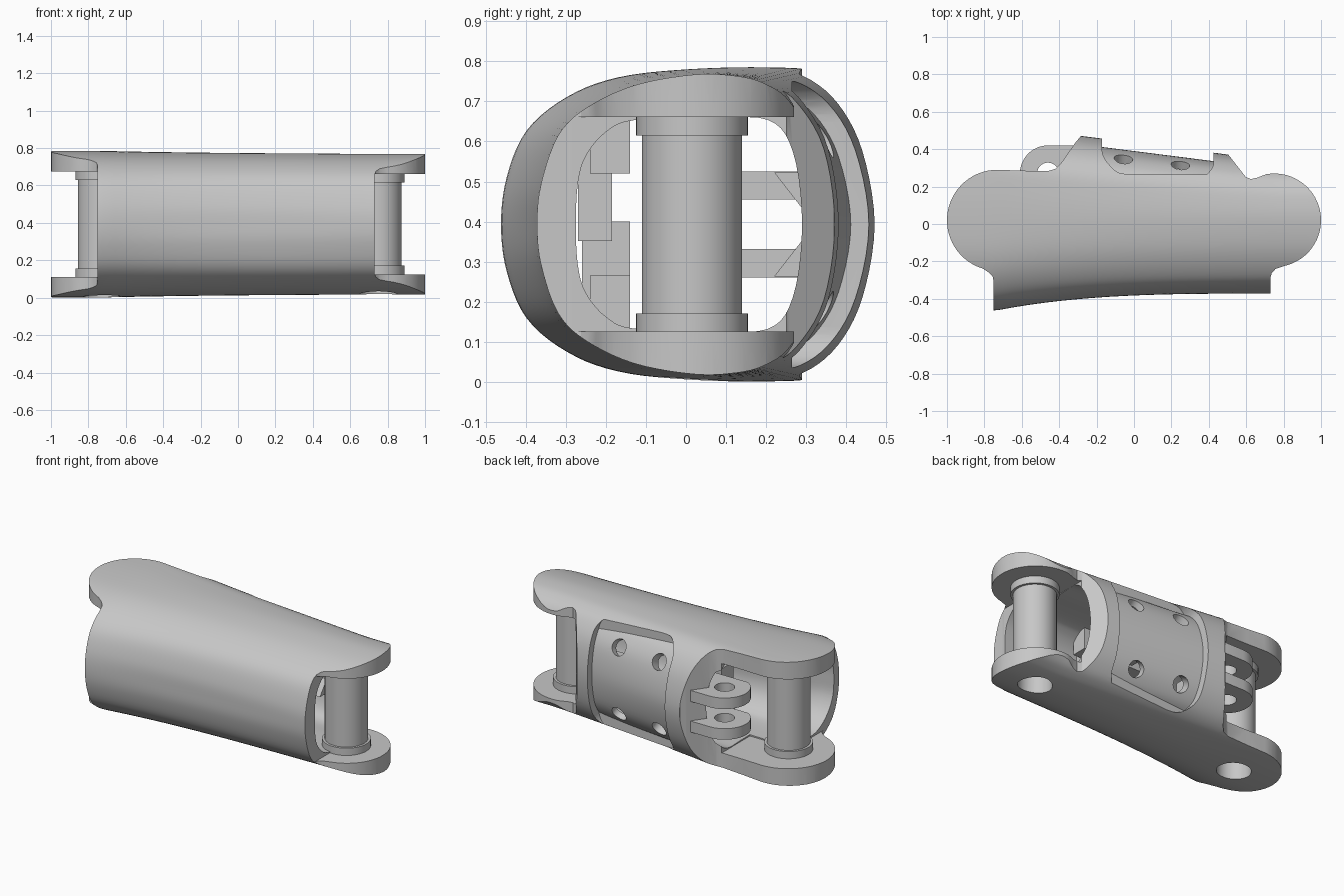
import bpy, bmesh, math
from mathutils import Vector

if "Cube" in bpy.data.objects:
    bpy.data.objects.remove(bpy.data.objects["Cube"])

ZC = 0.393  # mid height; the shell is symmetric above and below it

grey = bpy.data.materials.new("plain grey")
grey.diffuse_color = (0.57, 0.57, 0.57, 1)
grey.use_nodes = True
grey.node_tree.nodes["Principled BSDF"].inputs["Base Color"].default_value = grey.diffuse_color


def finish(name, bm):
    bmesh.ops.recalc_face_normals(bm, faces=bm.faces)
    if bm.calc_volume(signed=True) < 0:
        bmesh.ops.reverse_faces(bm, faces=bm.faces)
    me = bpy.data.meshes.new(name)
    bm.to_mesh(me)
    bm.free()
    me.materials.append(grey)
    ob = bpy.data.objects.new(name, me)
    bpy.context.collection.objects.link(ob)
    return ob


def loft(name, rings):
    bm = bmesh.new()
    rows = [[bm.verts.new(p) for p in r] for r in rings]
    n = len(rows[0])
    for a, b in zip(rows, rows[1:]):
        for i in range(n):
            j = (i + 1) % n
            bm.faces.new((a[i], a[j], b[j], b[i]))
    bm.faces.new(rows[0][::-1])
    bm.faces.new(rows[-1])
    return finish(name, bm)


def prism(name, pts, lo, hi, axis='z'):
    place = {'z': lambda u, v, w: (u, v, w), 'y': lambda u, v, w: (u, w, v),
             'x': lambda u, v, w: (w, u, v)}[axis]
    return loft(name, [[place(u, v, w) for u, v in pts] for w in (lo, hi)])


def box(name, x0, x1, y0, y1, z0, z1):
    return prism(name, [(x0, y0), (x1, y0), (x1, y1), (x0, y1)], z0, z1)


def arc(cx, cy, r, a0, a1, n):
    return [(cx + r * math.cos(math.radians(a0 + (a1 - a0) * i / n)),
             cy + r * math.sin(math.radians(a0 + (a1 - a0) * i / n))) for i in range(n + 1)]


def rod(name, centre, direction, r, length, n=40):
    bm = bmesh.new()
    rot = Vector(direction).to_track_quat('Z', 'Y').to_matrix().to_4x4()
    rot.translation = Vector(centre)
    bmesh.ops.create_cone(bm, cap_ends=True, segments=n, radius1=r, radius2=r,
                          depth=length, matrix=rot)
    return finish(name, bm)


def volume(me):
    bm = bmesh.new()
    bm.from_mesh(me)
    v = bm.calc_volume(signed=True)
    bm.free()
    return v


def combine(ob, cutter, op='DIFFERENCE'):
    before = volume(ob.data)
    for solver in ('MANIFOLD', 'EXACT'):  # keep the first sound result
        mod = ob.modifiers.new("cut", 'BOOLEAN')
        mod.operation, mod.solver, mod.object = op, solver, cutter
        bpy.context.view_layer.update()
        dg = bpy.context.evaluated_depsgraph_get()
        me = bpy.data.meshes.new_from_object(ob.evaluated_get(dg))
        ob.modifiers.clear()
        if .25 < volume(me) / before < .99995:
            ob.data = me
            break
    bpy.data.objects.remove(cutter)


# Half cross-sections (y, height from centre) at both ends, front to back
OUT_L = [(-.465, 0), (-.45, .12), (-.40, .235), (-.30, .318), (-.17, .367), (0, .387),
         (.2, .392), (.34, .378), (.44, .30), (.50, .18), (.53, 0)]
OUT_R = [(-.372, 0), (-.362, .1), (-.32, .22), (-.25, .29), (-.13, .347), (.02, .374),
         (.13, .37), (.2, .35), (.26, .305), (.32, .19), (.34, 0)]
IN_L = [(-.41, 0), (-.40, .1), (-.35, .19), (-.27, .25), (-.17, .275), (.1, .28),
        (.25, .275), (.33, .2), (.36, 0)]
IN_R = [(-.275, 0), (-.27, .1), (-.25, .17), (-.2, .23), (-.13, .26), (.05, .2625),
        (.2, .26), (.26, .18), (.28, 0)]


def section(x, left, right, inset):
    t = min(max((x + .75) / 1.5, 0), 1)
    tf = 1 - (1 - t) ** 3.2
    half = []
    for i, (a, b) in enumerate(zip(left, right)):
        w = i / (len(left) - 1)
        half.append(Vector(a).lerp(Vector(b), tf * (1 - w) + t * w))
    c = half + [Vector((p.x, -p.y)) for p in half[-2:0:-1]]
    n, pts = len(c), []
    for i in range(n):  # smooth curve through the points
        p0, p1, p2, p3 = c[i - 1], c[i], c[(i + 1) % n], c[(i + 2) % n]
        for k in range(5):
            s = k / 5
            pts.append(.5 * (2 * p1 + (p2 - p0) * s + (2 * p0 - 5 * p1 + 4 * p2 - p3) * s * s
                             + (3 * p1 - p0 - 3 * p2 + p3) * s ** 3))
    ring = []
    for i, p in enumerate(pts):
        d = (pts[(i + 1) % len(pts)] - pts[i - 1]).normalized()
        q = p + Vector((d.y, -d.x)) * inset
        ring.append((x, q.x, ZC + q.y))
    return ring


def body(name, left, right, inset=0, end=1.05, n=32):
    return loft(name, [section(-end + 2 * end * i / n, left, right, inset) for i in range(n + 1)])


# Shell: lofted body trimmed to its plan outline with round ears at both ends
shell = body("shell", OUT_L, OUT_R)
plan = (arc(-.73, .02, .27, 90, 253, 28)
        + [(-.775, -.26), (-.756, -.28), (-.75, -.31), (-.75, -.6), (.73, -.6), (.73, -.29),
           (.736, -.262), (.757, -.24)]
        + arc(.75, .02, .25, -78, 100, 30)
        + [(.66, .248), (.625, .24), (.597, .252), (.54, .325), (.505, .37), (.5, .6),
           (-.28, .6), (-.285, .468), (-.31, .44), (-.39, .325), (-.42, .295), (-.46, .283),
           (-.6, .285)])
combine(shell, prism("plan_cutter", plan, -.2, 1), 'INTERSECT')

# Hollow inside and flat inner faces of the ears
combine(shell, body("cavity_cutter", IN_L, IN_R, end=1.1))
for name, s, xa, xb, h in (("right_gap", 1, .731, .6, .268), ("left_gap", -1, .751, .45, .283)):
    gap = [(1.2, -.7), (1.2, .7), (xb, .7), (xb, .003), (xa, .003), (xa, -.7)]
    combine(shell, prism(name, [(s * x, y) for x, y in gap], ZC - h, ZC + h))

# Sunken cover area on the back with rounded corners and four screw holes
x0, x1, h, r = -.17, .425, .357, .1
corners = [(x1 - r, ZC + h - r, 0), (x0 + r, ZC + h - r, 90),
           (x0 + r, ZC - h + r, 180), (x1 - r, ZC - h + r, 270)]
window = prism("window_cutter", [p for cx, cz, a in corners for p in arc(cx, cz, r, a, a + 90, 8)],
               .265, .8, 'y')
combine(window, body("cover_surface", OUT_L, OUT_R, inset=.045, end=1.12))
combine(shell, window)
for x, y in ((-.055, .36), (.25, .33)):
    for s in (1, -1):
        combine(shell, rod("screw_hole", (x, y, ZC + s * .22), (.1, .87, s * .5), .05, .24))

# Pins with collars, bored from below
parts = [shell]
for name, x, h in (("left_pin", -.73, .283), ("right_pin", .75, .268)):
    combine(shell, rod("bore", (x, .015, 0), (0, 0, 1), .1, .5, 48))
    lo, hi = ZC - h - .004, ZC + h + .004
    prof = [(0, .6), (.1, .6), (.1, lo), (.14, lo), (.14, lo + .05), (.125, lo + .05),
            (.125, hi - .05), (.14, hi - .05), (.14, hi), (0, hi)]
    bm = bmesh.new()
    vs = [bm.verts.new((x + a, .015, z)) for a, z in prof]
    es = [bm.edges.new(p) for p in zip(vs, vs[1:])]
    bmesh.ops.spin(bm, geom=vs + es, cent=(x, .015, 0), axis=(0, 0, 1), angle=math.tau, steps=48)
    bmesh.ops.remove_doubles(bm, verts=bm.verts, dist=1e-4)
    parts.append(finish(name, bm))

# Lugs, brackets and ribs, mirrored above and below the middle
lug_plan = [(-.2, .14), (-.2, .40), (-.3, .42)] + arc(-.46, .27, .15, 90, 240, 24) + [(-.5, .14)]


def levels(a, b, s):
    return sorted((ZC + s * a, ZC + s * b))


for s, side in ((1, "upper"), (-1, "lower")):
    lug = prism(side + "_lug", lug_plan, *levels(.062, .132, s))
    combine(lug, rod("lug_hole", (-.46, .27, ZC + s * .1), (0, 0, 1), .058, .3))
    bracket = prism(side + "_bracket", [(.22, ZC + s * .13), (.29, ZC + s * .13), (.29, ZC + s * .04)],
                    .2, .42, 'x')
    rib = box(side + "_rib", -.2, .25, -.24, -.14, *levels(.127, .275, s))
    parts += [lug, bracket, rib]
parts.append(box("inner_block", -.1, .2, -.27, -.185, .352, .61))
parts.append(box("inner_ledge", -.15, .15, -.26, -.14, .17, .40))

for ob in parts:
    bpy.ops.object.select_all(action='DESELECT')
    ob.select_set(True)
    bpy.context.view_layer.objects.active = ob
    bpy.ops.object.shade_smooth_by_angle(angle=math.radians(30))
